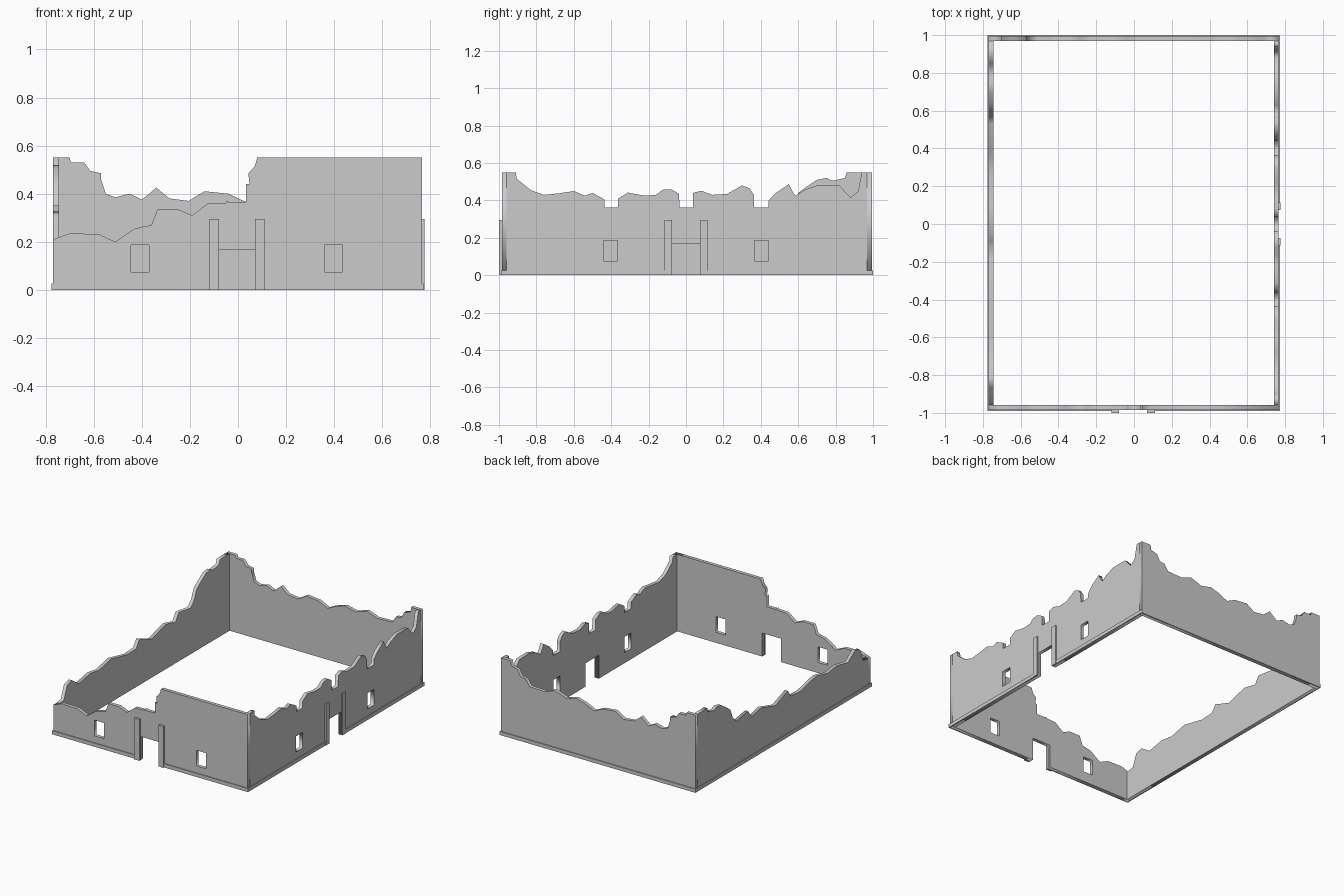
import bpy
from math import radians

T = 0.025                      # wall thickness
X0, X1 = -0.77, 0.766          # outer wall planes
Y0, Y1 = -0.984, 0.994


def wall(name, top, loc, turn, door=None, windows=()):
    """Upright slab with a ragged top, a door notch and window holes."""
    cu = bpy.data.curves.new(name, 'CURVE')
    cu.dimensions = '2D'
    cu.fill_mode = 'BOTH'
    cu.extrude = T / 2
    outline = list(top) + [(top[-1][0], 0)]
    if door:
        a, b, h = door
        outline += [(b, 0), (b, h), (a, h), (a, 0)]
    outline.append((top[0][0], 0))
    loops = [outline]
    for a, b in windows:
        loops.append([(a, 0.075), (b, 0.075), (b, 0.187), (a, 0.187)])
    for pts in loops:
        sp = cu.splines.new('POLY')
        sp.points.add(len(pts) - 1)
        for p, (u, v) in zip(sp.points, pts):
            p.co = (u, v, 0, 1)
        sp.use_cyclic_u = True
    ob = bpy.data.objects.new(name, cu)
    ob.location = loc
    ob.rotation_euler = (radians(90), 0, radians(turn))
    bpy.context.collection.objects.link(ob)
    bpy.ops.object.select_all(action='DESELECT')
    ob.select_set(True)
    bpy.context.view_layer.objects.active = ob
    bpy.ops.object.convert(target='MESH')


def box(name, x, y, z):
    bpy.ops.mesh.primitive_cube_add(size=1, location=[sum(r) / 2 for r in (x, y, z)])
    ob = bpy.context.object
    ob.name = name
    ob.scale = [r[1] - r[0] for r in (x, y, z)]


# Front wall: collapsed on the left, full height on the right
front = [(X0, .21), (-.7, .235), (-.58, .232), (-.51, .2), (-.43, .255), (-.36, .27),
         (-.335, .335), (-.25, .335), (-.19, .31), (-.125, .36), (-.05, .362),
         (-.045, .372), (-.04, .365), (.033, .365), (.033, .44), (.048, .44),
         (.043, .485), (.07, .515), (.08, .55), (X1, .55)]
wall("front_wall", front, (0, Y0 + T / 2, 0), 0, (-.08, .07, .167),
     [(-.445, -.37), (.36, .435)])

# Back wall
back = [(X0, .55), (-.7, .55), (-.695, .53), (-.64, .53), (-.615, .495), (-.57, .485),
        (-.57, .46), (-.55, .4), (-.51, .385), (-.45, .4), (-.4, .375), (-.34, .425),
        (-.285, .38), (-.205, .37), (-.14, .41), (-.04, .4), (.03, .367), (.1, .4),
        (.17, .42), (.25, .4), (.34, .43), (.42, .4), (.54, .405), (.57, .45),
        (.61, .455), (.635, .5), (.685, .515), (.69, .55), (X1, .55)]
wall("back_wall", back, (0, Y1 - T / 2, 0), 0)

# Right wall with three notches above the openings
ya, yb = Y0 + T, Y1 - T
right = [(ya, .55), (-.91, .55), (-.905, .515), (-.83, .455), (-.76, .43), (-.68, .438),
         (-.6, .45), (-.54, .425), (-.5, .44), (-.435, .405), (-.435, .362),
         (-.365, .362), (-.363, .41), (-.31, .442), (-.22, .425), (-.16, .43),
         (-.125, .457), (-.08, .46), (-.037, .435), (-.035, .362), (.037, .362),
         (.038, .44), (.08, .452), (.14, .43), (.22, .435), (.3, .48), (.34, .465),
         (.363, .43), (.365, .362), (.44, .362), (.442, .4), (.48, .44), (.55, .487),
         (.565, .455), (.585, .425), (.63, .455), (.7, .48), (.82, .48), (.88, .415),
         (.92, .45), (.94, .55), (yb, .55)]
wall("right_wall", right, (X1 - T / 2, 0, 0), 90, (-.075, .075, .167),
     [(-.44, -.365), (.365, .44)])

# Left wall: low at the front, rising to the back corner
left = [(ya, .21), (-.9, .22), (-.865, .31), (-.81, .325), (-.73, .27), (-.6, .295),
        (-.5, .28), (-.37, .31), (-.19, .27), (-.085, .275), (-.05, .325), (.09, .275),
        (.25, .32), (.36, .295), (.395, .35), (.53, .33), (.57, .37), (.6, .44),
        (.64, .47), (.7, .51), (.75, .52), (.78, .505), (.85, .52), (.86, .55), (yb, .55)]
wall("left_wall", left, (X0 + T / 2, 0, 0), 90)

# Plinth strips, interrupted at the doors
H = (0, .026)
box("plinth_front_left", (-.775, -.12), (-.99, Y0), H)
box("plinth_front_right", (.11, .772), (-.99, Y0), H)
box("plinth_back", (-.775, .772), (Y1, 1), H)
box("plinth_left", (-.775, X0), (Y0, Y1), H)
box("plinth_right_front", (X1, .772), (Y0, -.115), H)
box("plinth_right_back", (X1, .772), (.115, Y1), H)

# Door pilasters
for i, (a, b) in enumerate([(-.12, -.08), (.07, .11)]):
    box(f"front_pilaster_{i}", (a, b), (-1, Y0), (0, .295))
for i, (a, b) in enumerate([(-.115, -.075), (.075, .115)]):
    box(f"right_pilaster_{i}", (X1, .775), (a, b), (0, .295))
